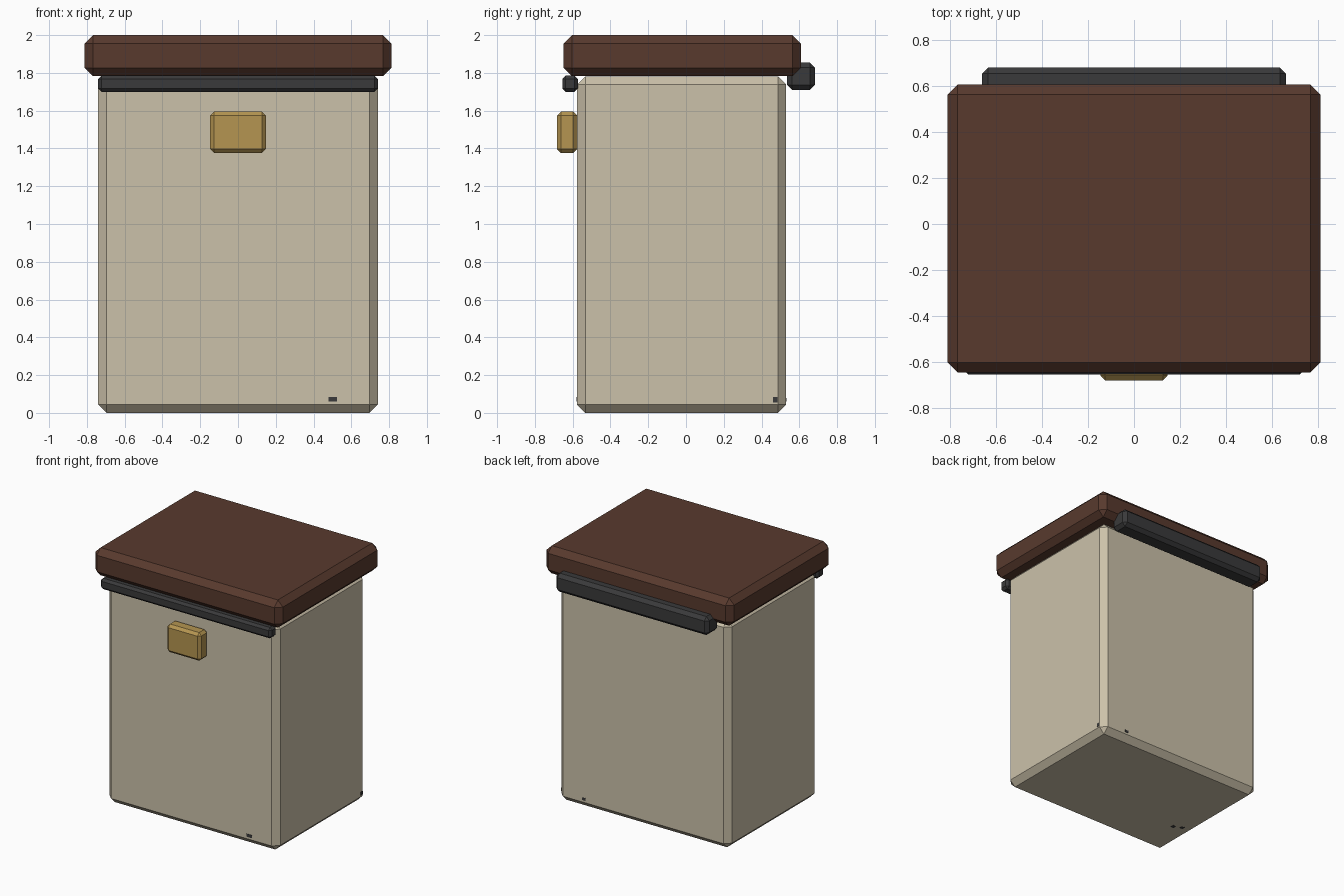
import bpy
import bmesh
from mathutils import Vector

if "Cube" in bpy.data.objects:
    bpy.data.objects.remove(bpy.data.objects["Cube"], do_unlink=True)


def material(name, rgb):
    mat = bpy.data.materials.new(name)
    mat.use_nodes = True
    mat.diffuse_color = (*rgb, 1)
    mat.node_tree.nodes["Principled BSDF"].inputs["Base Color"].default_value = (*rgb, 1)
    return mat


cream = material("cream", (0.60, 0.535, 0.40))
brown = material("dark brown", (0.098, 0.042, 0.027))
charcoal = material("charcoal", (0.042, 0.042, 0.043))
gold = material("brass", (0.46, 0.30, 0.082))


def block(name, low, high, mat, chamfer=0.0):
    """Box between two corners, with a single flat chamfer on every edge."""
    low, high = Vector(low), Vector(high)
    bm = bmesh.new()
    bmesh.ops.create_cube(bm, size=1)
    bmesh.ops.scale(bm, vec=high - low, verts=bm.verts)
    mesh = bpy.data.meshes.new(name)
    bm.to_mesh(mesh)
    bm.free()
    mesh.materials.append(mat)
    obj = bpy.data.objects.new(name, mesh)
    obj.location = (low + high) / 2
    bpy.context.scene.collection.objects.link(obj)
    if chamfer:
        mod = obj.modifiers.new("chamfer", "BEVEL")
        mod.width = chamfer
        mod.segments = 1
        mod.limit_method = "NONE"
    return obj


# Main bin and lid
block("body", (-0.74, -0.577, 0), (0.74, 0.53, 1.782), cream, 0.044)
block("lid", (-0.812, -0.648, 1.783), (0.812, 0.608, 2), brown, 0.044)

# Front trim, rear hinge and clasp
block("front_trim", (-0.74, -0.655, 1.7), (0.74, -0.572, 1.785), charcoal, 0.018)
block("rear_hinge", (-0.662, 0.535, 1.71), (0.662, 0.682, 1.855), charcoal, 0.026)
block("clasp", (-0.147, -0.682, 1.375), (0.147, -0.576, 1.595), gold, 0.021)

# Small dark marks near the base
block("front_mark", (0.48, -0.579, 0.06), (0.525, -0.574, 0.083), charcoal)
block("back_mark", (0.5, 0.527, 0.06), (0.53, 0.532, 0.08), charcoal)
block("side_mark", (0.737, 0.46, 0.055), (0.742, 0.484, 0.083), charcoal)
for i, (x, y) in enumerate([(-0.57, -0.23), (-0.63, -0.2)]):
    block(f"base_mark_{i + 1}", (x - 0.015, y - 0.015, 0),
          (x + 0.015, y + 0.015, 0.003), charcoal).location.z = 0.0005
